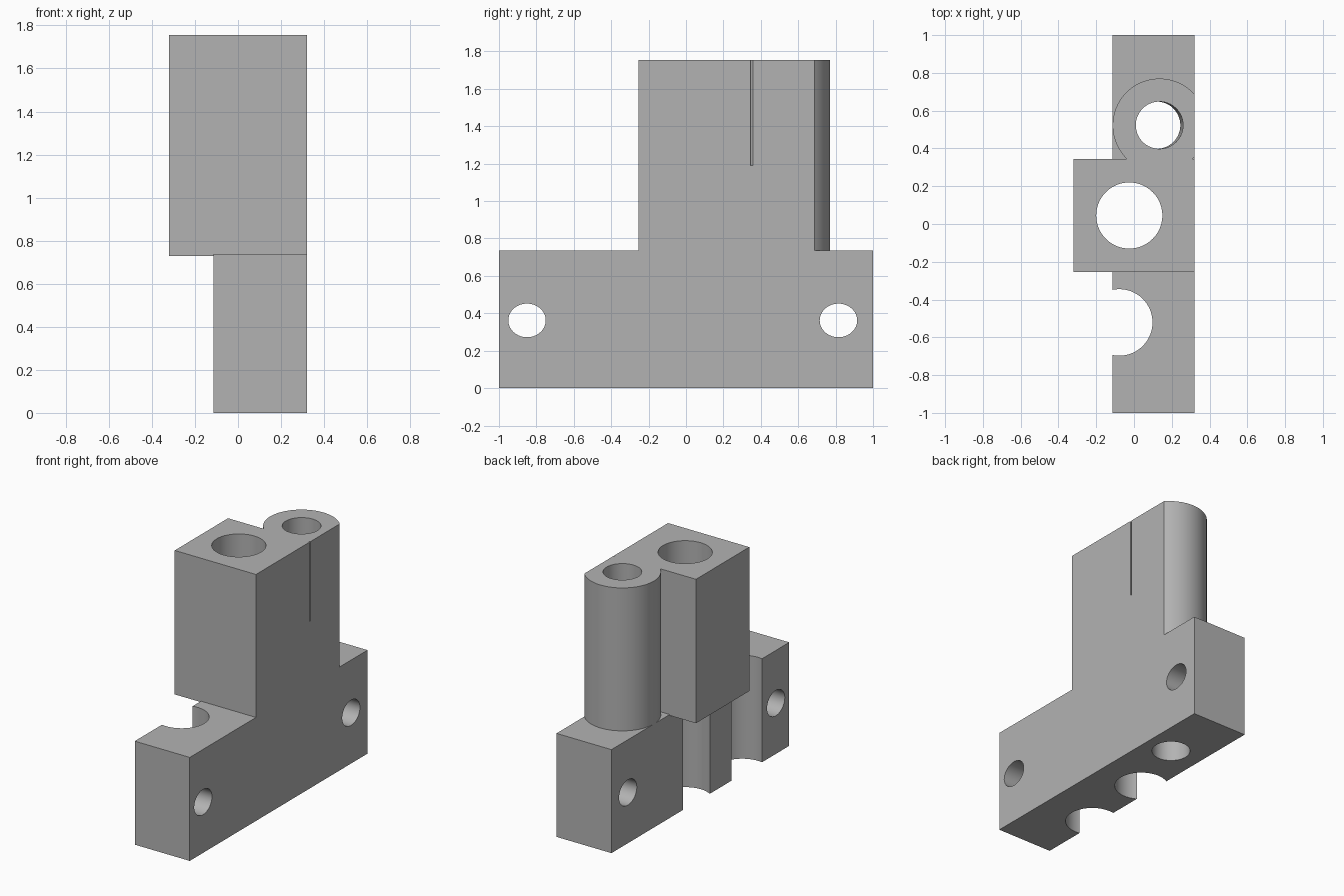
import bpy
import math
from mathutils import Vector

if "Cube" in bpy.data.objects:
    bpy.data.objects.remove(bpy.data.objects["Cube"], do_unlink=True)

# Single plain grey
grey = bpy.data.materials.new("plain_grey")
grey.use_nodes = True
grey.diffuse_color = (0.45, 0.45, 0.45, 1)
grey.node_tree.nodes["Principled BSDF"].inputs["Base Color"].default_value = (0.45, 0.45, 0.45, 1)


def finish(name):
    obj = bpy.context.object
    obj.name = name
    obj.data.materials.append(grey)
    return obj


def box(name, low, high):
    """Box between two opposite corners."""
    low, high = Vector(low), Vector(high)
    bpy.ops.mesh.primitive_cube_add(size=1, location=(low + high) / 2)
    bpy.context.object.scale = high - low
    bpy.ops.object.transform_apply(location=True, rotation=False, scale=True)
    return finish(name)


def rod(name, x, y, radius, low, high, lean=0):
    """Upright cylinder whose foot is moved sideways by lean."""
    bpy.ops.mesh.primitive_cylinder_add(vertices=96, radius=radius, depth=high - low,
                                        location=(x, y, (low + high) / 2))
    bpy.ops.object.transform_apply(location=True, rotation=False, scale=False)
    obj = finish(name)
    for v in obj.data.vertices:
        v.co.x += lean * (v.co.z < (low + high) / 2)
    return obj


def combine(target, tool, operation):
    mod = target.modifiers.new(operation.lower(), "BOOLEAN")
    mod.operation = operation
    mod.solver = "EXACT"
    mod.object = tool
    bpy.context.view_layer.objects.active = target
    bpy.ops.object.modifier_apply(modifier=mod.name)
    bpy.data.objects.remove(tool, do_unlink=True)


BACK = 0.32      # flat mounting face
STEP = 0.737     # top of the base
TOP = 1.755      # top of the tower

# Base bar, tower block and round barrel trimmed flush with the flat face
body = box("clamp_body", (-0.113, -1, 0), (BACK, 1, STEP))
tower = box("tower_block", (-BACK, -0.255, 0.73), (BACK, 0.345, TOP))
barrel = rod("barrel", 0.135, 0.522, 0.248, 0.7, TOP)
combine(barrel, box("trim", (BACK, 0, 0), (1, 1, 2)), "DIFFERENCE")
web = box("barrel_web", (0.2, 0.3, 0.7), (BACK, 0.4, 1.19))
for part in (tower, barrel, web):
    combine(body, part, "UNION")

# Upright bores: tower, open side notch and leaning barrel bore
combine(body, rod("tower_bore", -0.025, 0.045, 0.175, -0.1, 2), "DIFFERENCE")
combine(body, rod("side_notch", -0.078, -0.521, 0.176, -0.1, 1), "DIFFERENCE")
combine(body, rod("barrel_bore", 0.135, 0.523, 0.125, -0.02, 1.8, -0.015), "DIFFERENCE")

# Slightly oval cross holes through the base
for y in (-0.85, 0.815):
    bpy.ops.mesh.primitive_cylinder_add(vertices=64, radius=1, depth=1,
                                        location=(0.1, y, 0.362),
                                        rotation=(0, math.pi / 2, 0))
    bpy.context.object.scale = (0.09, 0.1, 1)
    combine(body, finish("cross_hole"), "DIFFERENCE")

# Keep one material slot and crisp edges
body.data.materials.clear()
body.data.materials.append(grey)
for poly in body.data.polygons:
    poly.material_index = 0
bpy.ops.object.select_all(action="DESELECT")
body.select_set(True)
bpy.context.view_layer.objects.active = body
bpy.ops.object.shade_smooth_by_angle(angle=math.radians(30))
